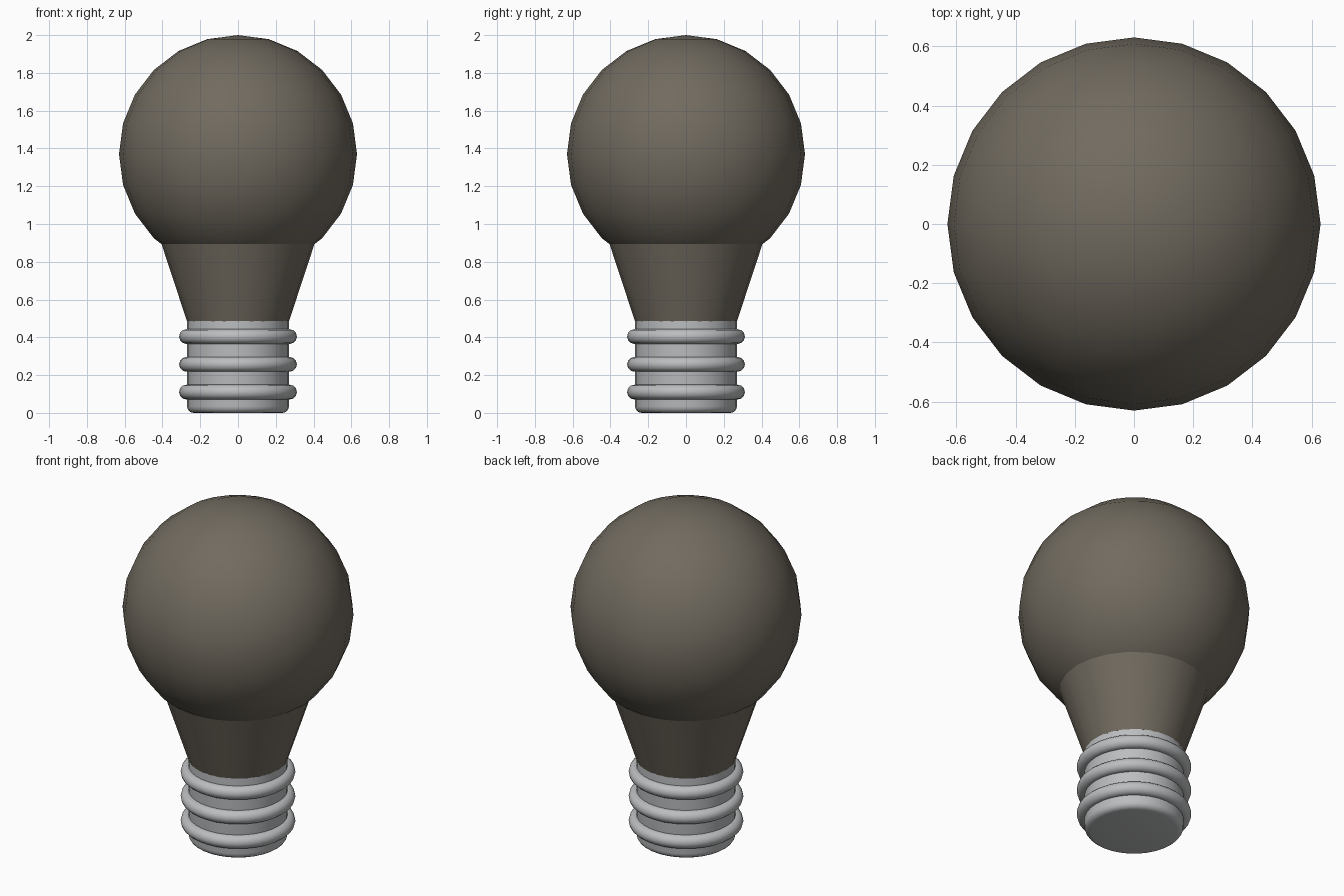
import bpy, bmesh, math

if "Cube" in bpy.data.objects:
    bpy.data.objects.remove(bpy.data.objects["Cube"])


def material(name, rgb):
    m = bpy.data.materials.new(name)
    m.diffuse_color = (*rgb, 1)
    m.use_nodes = True
    m.node_tree.nodes["Principled BSDF"].inputs["Base Color"].default_value = m.diffuse_color
    return m


glass = material("smoky_glass", (0.165, 0.145, 0.115))
metal = material("brushed_metal", (0.50, 0.51, 0.52))


def finish(name, mat):
    o = bpy.context.object
    o.name = name
    o.data.materials.append(mat)
    bpy.ops.object.shade_smooth_by_angle(angle=math.radians(40))
    return o


def lathe(name, profile, segments, mat):
    """Revolve an (r, z) profile about the z axis."""
    bm = bmesh.new()
    verts = [bm.verts.new((r, 0, z)) for r, z in profile]
    edges = [bm.edges.new(p) for p in zip(verts, verts[1:])]
    bmesh.ops.spin(bm, geom=verts + edges, cent=(0, 0, 0), axis=(0, 0, 1),
                   angle=math.tau, steps=segments, use_duplicate=False)
    bmesh.ops.remove_doubles(bm, verts=bm.verts, dist=1e-4)
    bmesh.ops.recalc_face_normals(bm, faces=bm.faces)
    me = bpy.data.meshes.new(name)
    bm.to_mesh(me)
    bm.free()
    o = bpy.data.objects.new(name, me)
    bpy.context.collection.objects.link(o)
    bpy.ops.object.select_all(action='DESELECT')
    bpy.context.view_layer.objects.active = o
    o.select_set(True)
    return finish(name, mat)


# Round globe
bpy.ops.mesh.primitive_uv_sphere_add(segments=24, ring_count=12, radius=0.63,
                                     location=(0, 0, 1.37))
finish("globe", glass)

# Tapered neck, running up into the globe
lathe("neck", [(0, 0.485), (0.27, 0.485), (0.415, 0.925), (0, 0.925)], 24, glass)

# Screw base with a rounded bottom edge
b = 0.035
corner = [(0.27 - b + b * math.sin(a), b - b * math.cos(a))
          for a in (math.radians(22.5 * i) for i in range(5))]
lathe("screw_base", [(0, 0)] + corner + [(0.27, 0.487), (0, 0.487)], 32, metal)

# Thread rings
for i in range(3):
    bpy.ops.mesh.primitive_torus_add(major_radius=0.273, minor_radius=0.039,
                                     major_segments=32, minor_segments=12,
                                     location=(0, 0, 0.11 + 0.147 * i))
    finish(f"thread_ring_{i + 1}", metal)
